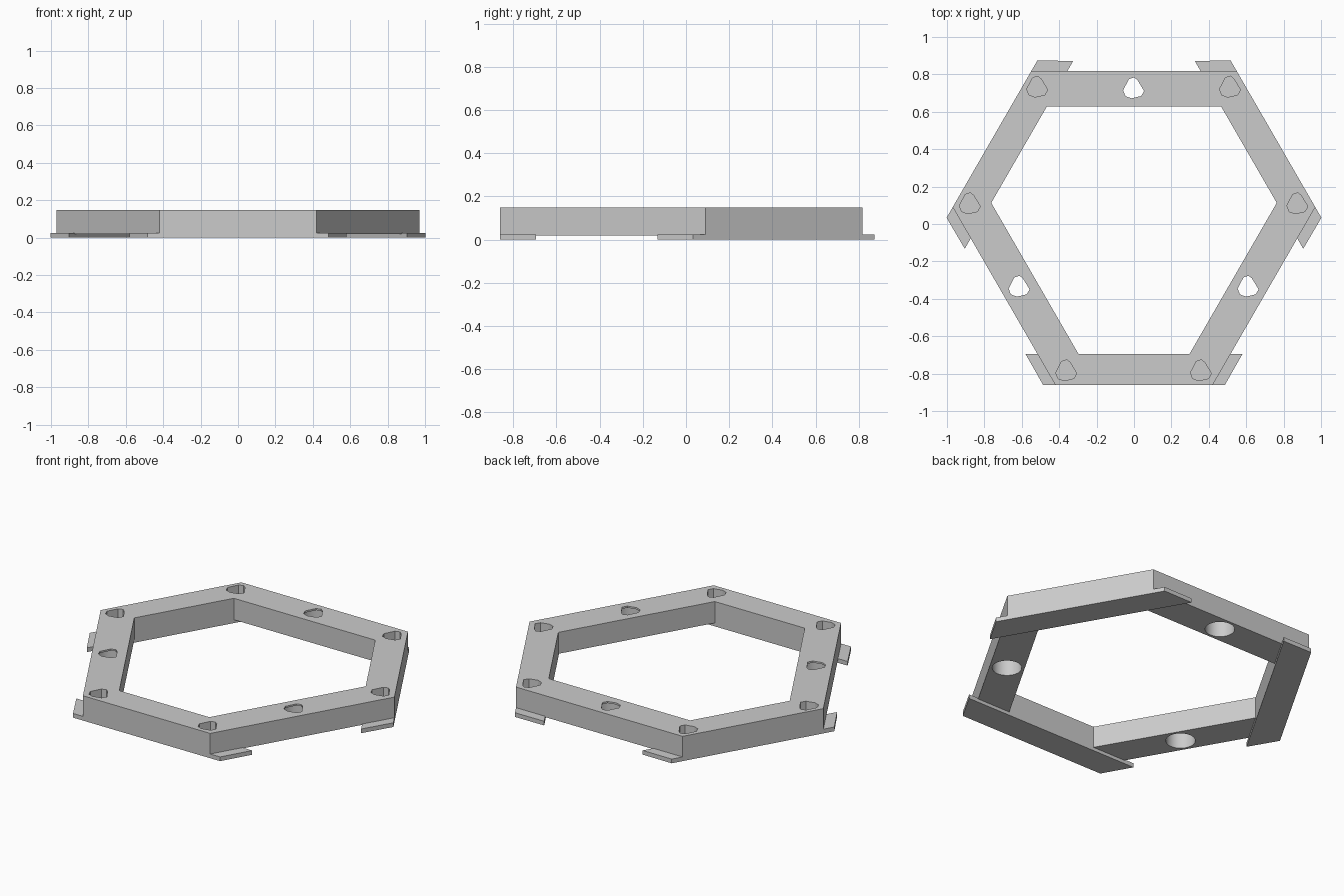
import bpy, bmesh, math
from mathutils import Matrix, Vector

cube = bpy.data.objects.get("Cube")
if cube:
    bpy.data.objects.remove(cube, do_unlink=True)

CENTRE_Y = 0.015               # centre of the three-fold symmetry
TOP, BODY_BASE, PLATE_TOP = 0.148, 0.02, 0.025
CEILING = 0.138                # thin lid above each round pocket

grey = bpy.data.materials.new("plain grey")
grey.use_nodes = True
colour = (0.6, 0.6, 0.6, 1)
grey.diffuse_color = colour
grey.node_tree.nodes["Principled BSDF"].inputs["Base Color"].default_value = colour


def turn(point, step):
    """Rotate a centre-relative point by thirds of a circle."""
    p = Matrix.Rotation(math.radians(120 * step), 2) @ Vector(point)
    return (p.x, p.y + CENTRE_Y)


def finish(name, bm):
    bmesh.ops.recalc_face_normals(bm, faces=bm.faces)
    mesh = bpy.data.meshes.new(name)
    bm.to_mesh(mesh)
    bm.free()
    mesh.materials.append(grey)
    obj = bpy.data.objects.new(name, mesh)
    bpy.context.collection.objects.link(obj)
    return obj


def prism(name, outline, z0, z1):
    bm = bmesh.new()
    base = bm.faces.new([bm.verts.new((x, y, z0)) for x, y in outline])
    up = bmesh.ops.extrude_face_region(bm, geom=[base])["geom"]
    verts = [v for v in up if isinstance(v, bmesh.types.BMVert)]
    bmesh.ops.translate(bm, verts=verts, vec=(0, 0, z1 - z0))
    return finish(name, bm)


def hexagon(near, far):
    """Corners of a hexagon whose long sides lie near and short sides far."""
    half = (near - far / 2) / math.sin(math.radians(60))
    return [turn((x, -far), s) for s in range(3) for x in (-half, half)]


# Frame: hexagonal ring with alternating long and short sides
outer = hexagon(0.802, 0.877)
inner = hexagon(0.612, 0.71)
bm = bmesh.new()
rings = [[bm.verts.new((x, y, z)) for x, y in loop]
         for loop, z in ((outer, BODY_BASE), (outer, TOP), (inner, TOP), (inner, BODY_BASE))]
for a, b in zip(rings, rings[1:] + rings[:1]):
    for i in range(6):
        j = (i + 1) % 6
        bm.faces.new((a[i], a[j], b[j], b[i]))
frame = finish("hexagonal_frame", bm)

# Cutters: rounded triangular openings and round pockets underneath
TRIANGLE = [(-.027, .053), (0, .062), (.018, .048), (.054, -.011),
            (.038, -.038), (-.014, -.05), (-.046, -.038), (-.058, -.007)]
cutters = []


def opening(centre, z0):
    outline = [(centre[0] + x, centre[1] + y) for x, y in TRIANGLE]
    cutters.append(prism("opening_cutter", outline, z0, TOP + 0.05))


for step in range(3):
    for x in (-0.36, 0.36):
        opening(turn((x, -0.803), step), PLATE_TOP)
    middle = turn((0, 0.707), step)
    opening(middle, CEILING - 0.03)
    circle = [(middle[0] + 0.08 * math.cos(math.tau * i / 40),
               middle[1] + 0.08 * math.sin(math.tau * i / 40)) for i in range(40)]
    cutters.append(prism("pocket_cutter", circle, -0.05, CEILING))

for cutter in cutters:
    cutter.hide_render = True
    mod = frame.modifiers.new("cut", "BOOLEAN")
    mod.operation, mod.solver, mod.object = "DIFFERENCE", "EXACT", cutter

# Bake the cuts and discard the cutters
graph = bpy.context.evaluated_depsgraph_get()
baked = bpy.data.meshes.new_from_object(frame.evaluated_get(graph))
frame.modifiers.clear()
frame.data = baked
for cutter in cutters:
    bpy.data.objects.remove(cutter, do_unlink=True)

# Base plates: tapered strips under the short sides
for step, side in enumerate(("front", "back_left", "back_right")):
    corners = ((-0.485, -0.877), (0.485, -0.877), (0.58, -0.71), (-0.58, -0.71))
    prism(side + "_base_plate", [turn(c, step) for c in corners], 0, PLATE_TOP)

# Smooth the round pockets, keep other edges sharp
bpy.ops.object.select_all(action="DESELECT")
frame.select_set(True)
bpy.context.view_layer.objects.active = frame
bpy.ops.object.shade_smooth_by_angle(angle=math.radians(20))
